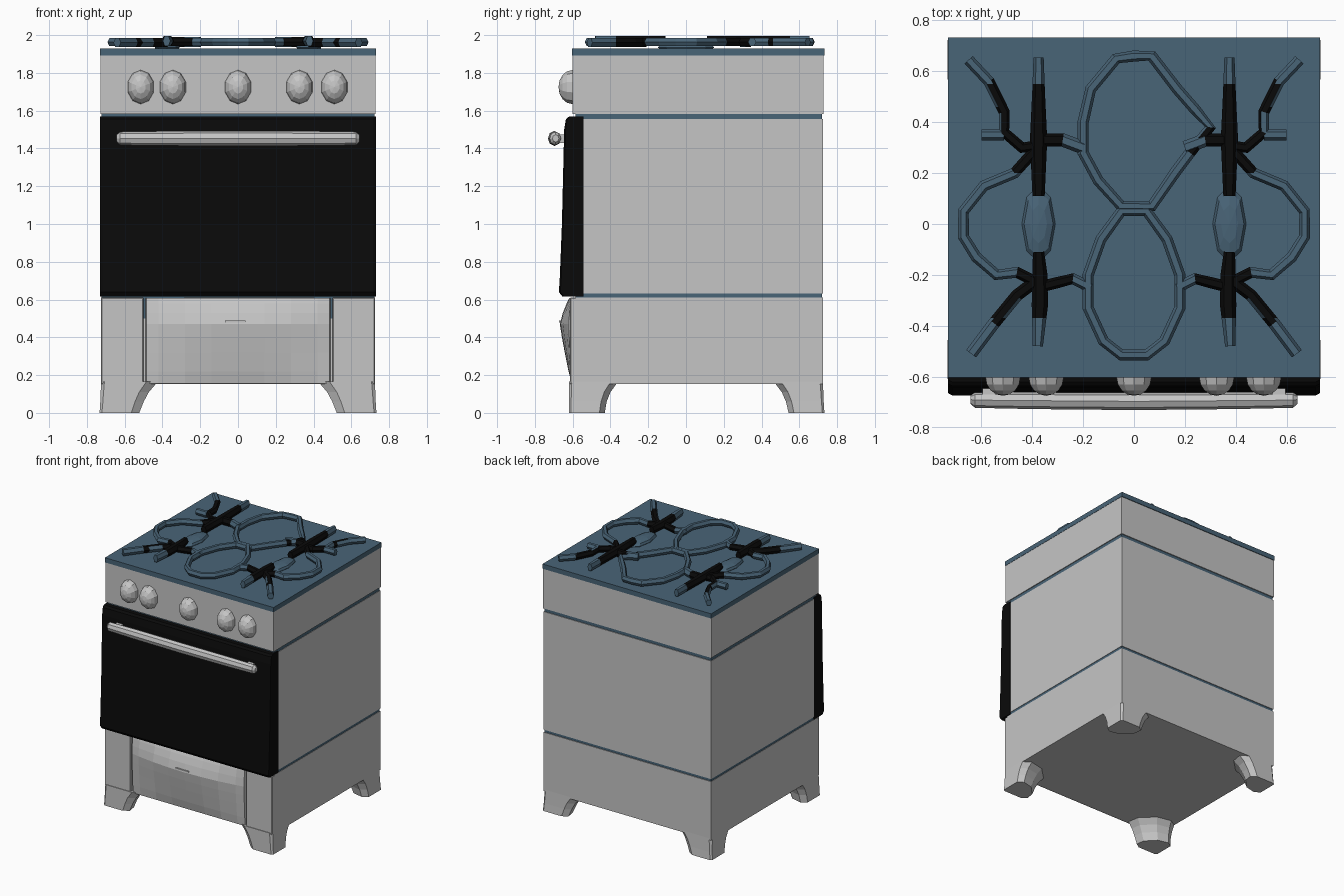
import bpy, bmesh, math
from mathutils import Vector

if "Cube" in bpy.data.objects:
    bpy.data.objects.remove(bpy.data.objects["Cube"])


def material(name, rgb):
    m = bpy.data.materials.new(name)
    m.diffuse_color = (*rgb, 1)
    m.use_nodes = True
    m.node_tree.nodes["Principled BSDF"].inputs["Base Color"].default_value = m.diffuse_color
    return m


GREY = material("light grey enamel", (0.56, 0.56, 0.56))
BLUE = material("slate blue", (0.066, 0.128, 0.185))
BLACK = material("black glass", (0.003, 0.003, 0.003))


def finish(bm, name, *mats):
    bmesh.ops.recalc_face_normals(bm, faces=bm.faces)
    me = bpy.data.meshes.new(name)
    bm.to_mesh(me)
    bm.free()
    for m in mats:
        me.materials.append(m)
    ob = bpy.data.objects.new(name, me)
    bpy.context.collection.objects.link(ob)
    return ob


def box(name, lo, hi, mat, bevel=0.0):
    bm = bmesh.new()
    bmesh.ops.create_cube(bm, size=1)
    for v in bm.verts:
        v.co = Vector([(a + b) / 2 + c * (b - a) for a, b, c in zip(lo, hi, v.co)])
    if bevel:
        bmesh.ops.bevel(bm, geom=bm.edges[:], offset=bevel, segments=1, affect='EDGES')
    return finish(bm, name, mat)


def ellipsoid(name, centre, radii, mat, segs, rings, along_y=False):
    bm = bmesh.new()
    bmesh.ops.create_uvsphere(bm, u_segments=segs, v_segments=rings, radius=1)
    for v in bm.verts:
        p = Vector((v.co.x, v.co.z, v.co.y)) if along_y else v.co
        v.co = Vector([c + q * r for c, q, r in zip(centre, p, radii)])
    return finish(bm, name, mat)


def loft(bm, rings, closed=False):
    """Skin a list of vertex rings, capping the ends when open."""
    vr = [[bm.verts.new(p) for p in r] for r in rings]
    n = len(vr[0])
    for i in range(len(vr) if closed else len(vr) - 1):
        a, b = vr[i], vr[(i + 1) % len(vr)]
        for k in range(n):
            bm.faces.new((a[k], a[(k + 1) % n], b[(k + 1) % n], b[k]))
    if not closed:
        bm.faces.new(vr[0])
        bm.faces.new(vr[-1])


def tube(bm, pts, r, ztop, closed=False, sides=6, radii=None):
    """Sweep a polygon along a flat path whose upper side lies at ztop."""
    rings, n = [], len(pts)
    for i, p in enumerate(pts):
        a = pts[(i - 1) % n] if closed else pts[max(i - 1, 0)]
        b = pts[(i + 1) % n] if closed else pts[min(i + 1, n - 1)]
        t = Vector((b[0] - a[0], b[1] - a[1])).normalized()
        w = radii[i] if radii else r
        ring = []
        for k in range(sides):
            g = 2 * math.pi * k / sides
            s = w * math.cos(g)
            ring.append((p[0] - t.y * s, p[1] + t.x * s, ztop - r + r * math.sin(g) * 1.15))
        rings.append(ring)
    loft(bm, rings, closed)


# Body: blue core showing in the seams, grey panels around it
box("seam_core", (-.722, -.585, .5), (.722, .72, 1.9), BLUE)
box("control_section", (-.728, -.60, 1.582), (.728, .727, 1.893), GREY)
box("oven_section", (-.725, -.56, .632), (.725, .725, 1.556), GREY)
box("base_section", (-.725, -.585, .152), (.725, .725, .612), GREY)
box("cooktop", (-.73, -.603, 1.893), (.73, .732, 1.93), BLUE)

# Front corner columns and feet
for s, side in ((1, "right"), (-1, "left")):
    x0, x1 = sorted((s * .5, s * .725))
    box("front_column_" + side, (x0, -.615, .15), (x1, -.58, .612), GREY, .006)
    for front in (True, False):
        bm = bmesh.new()
        rings = []
        for z, ox, wx, wy in ((0, .733, .21, .19), (.06, .729, .23, .2),
                              (.11, .727, .255, .22), (.165, .725, .30, .26)):
            oy = (-.62 if front else ox)
            d = 1 if front else -1
            rings.append([(s * (ox - u * wx), oy + d * v * wy, z) for u, v in
                          ((0, .06), (.06, 0), (.8, 0), (1, .15), (.95, .5),
                           (.6, .9), (.2, 1), (0, .85))])
        loft(bm, rings)
        finish(bm, ("front_foot_" if front else "rear_foot_") + side, GREY)

# Bulging bottom drawer
zs = (.152, .155, .22, .32, .40, .47, .53, .58, .607, .61)
depth = (-.585, -.605, -.622, -.642, -.657, -.668, -.652, -.632, -.618, -.585)
xs = (-.49, -.485, -.42, -.28, -.14, 0, .14, .28, .42, .485, .49)
bm = bmesh.new()
grid = []
for z, d in zip(zs, depth):
    row = []
    for x in xs:
        y = -.605 + (d + .605) * (1 - .75 * (abs(x) / .485) ** 2)
        if abs(x) == .49 or d == -.585:
            y = -.58
        row.append(bm.verts.new((x, y, z)))
    grid.append(row)
for a, b in zip(grid, grid[1:]):
    for k in range(len(xs) - 1):
        bm.faces.new((a[k], a[k + 1], b[k + 1], b[k]))
finish(bm, "bottom_drawer", GREY)
box("drawer_pull", (-.07, -.672, .478), (.04, -.65, .488), GREY)

# Black oven door from a side profile
profile = ((-.55, .615), (-.655, .617), (-.673, .64), (-.668, .72), (-.657, 1.0),
           (-.645, 1.5), (-.636, 1.555), (-.62, 1.568), (-.55, 1.568))
bm = bmesh.new()
loft(bm, [[(x, y * (1 if abs(x) < .725 else .988), z) for y, z in profile]
          for x in (-.73, -.715, .715, .73)])
finish(bm, "oven_door", BLACK)

# Door handle: slightly bowed bar on two posts
bm = bmesh.new()
rings = []
for x, r, y in ((-.642, .018, -.69), (-.625, .032, -.692), (-.4, .035, -.694), (0, .036, -.697),
                (.4, .035, -.694), (.625, .032, -.692), (.642, .018, -.69)):
    rings.append([(x, y + r * .95 * math.cos(k * math.pi / 4),
                   1.453 + r * 1.1 * math.sin(k * math.pi / 4)) for k in range(8)])
loft(bm, rings)
bar = finish(bm, "door_handle", GREY)
for s, side in ((1, "right"), (-1, "left")):
    box("handle_post_" + side, (s * .57 - .025, -.69, 1.43), (s * .57 + .025, -.63, 1.475), GREY)

# Control knobs
for i, x in enumerate((-.515, -.345, 0, .325, .51)):
    ellipsoid("knob_%d" % (i + 1), (x, -.603, 1.725), (.072, .072, .09), GREY, 10, 8, True)

# Burner plates beside the bars
for s, side in ((1, "right"), (-1, "left")):
    ellipsoid("burner_plate_" + side, (s * .375, 0, 1.935), (.066, .15, .03), BLUE, 8, 6)

# Pan supports
bm = bmesh.new()
R, Z = .022, 1.985
tube(bm, [(0, .66), (.07, .66), (.17, .53), (.24, .45), (.30, .38), (.22, .28), (.16, .2),
          (.07, .07), (-.05, .07), (-.14, .17), (-.2, .28), (-.2, .4), (-.17, .53),
          (-.07, .65)], R, Z, True)
tube(bm, [(-.05, .05), (-.13, -.06), (-.18, -.2), (-.18, -.33), (-.12, -.46), (-.05, -.515),
          (.05, -.515), (.12, -.46), (.18, -.33), (.18, -.2), (.13, -.06), (.05, .05)], R, Z, True)
for s in (1, -1):
    m = lambda pts: [(s * x, y) for x, y in pts]
    # side loop
    tube(bm, m([(.38, .3), (.47, .2), (.59, .15), (.67, .05), (.67, -.05), (.62, -.13),
                (.54, -.2), (.46, -.19), (.38, -.23)]), R, Z)
    # splayed arms and stub
    tube(bm, m([(.65, .645), (.57, .56), (.51, .44), (.51, .36), (.44, .3), (.37, .31)]), R, Z)
    tube(bm, m([(.6, .35), (.51, .35)]), R, Z)
    tube(bm, m([(.64, -.51), (.55, -.39), (.46, -.28), (.38, -.22)]), R * 1.1, Z)
    # links to the centre loops
    tube(bm, m([(.2, .3), (.28, .33), (.38, .33)]), R * 1.2, Z + .005)
    tube(bm, m([(.17, -.25), (.24, -.215), (.3, -.23), (.38, -.25)]), R, Z)
    # straight bars
    tube(bm, m([(.375, .655), (.375, .52), (.375, .33), (.375, .11)]), .027, 1.996,
         radii=(.02, .025, .034, .024))
    tube(bm, m([(.375, -.11), (.37, -.2), (.37, -.32), (.378, -.48)]), .027, 1.996,
         radii=(.022, .03, .032, .02))
# black around the bar junctions, blue elsewhere: split long faces first
for y in (.55, .46, .2, -.15, -.37):
    bmesh.ops.bisect_plane(bm, geom=bm.verts[:] + bm.edges[:] + bm.faces[:],
                           plane_co=(0, y, 0), plane_no=(0, 1, 0))
for f in bm.faces:
    c = f.calc_center_median()
    ax = abs(c.x)
    on_bar = abs(ax - .375) < .045 and (.11 < c.y < .55 or -.37 < c.y < -.1)
    near = min(math.hypot(ax - .375, c.y - .32), math.hypot(ax - .375, c.y + .24)) < .13
    patch = .48 < ax < .56 and (.4 < c.y < .56 or -.4 < c.y < -.25)
    f.material_index = 1 if on_bar or near or patch else 0
finish(bm, "pan_supports", BLUE, BLACK)
